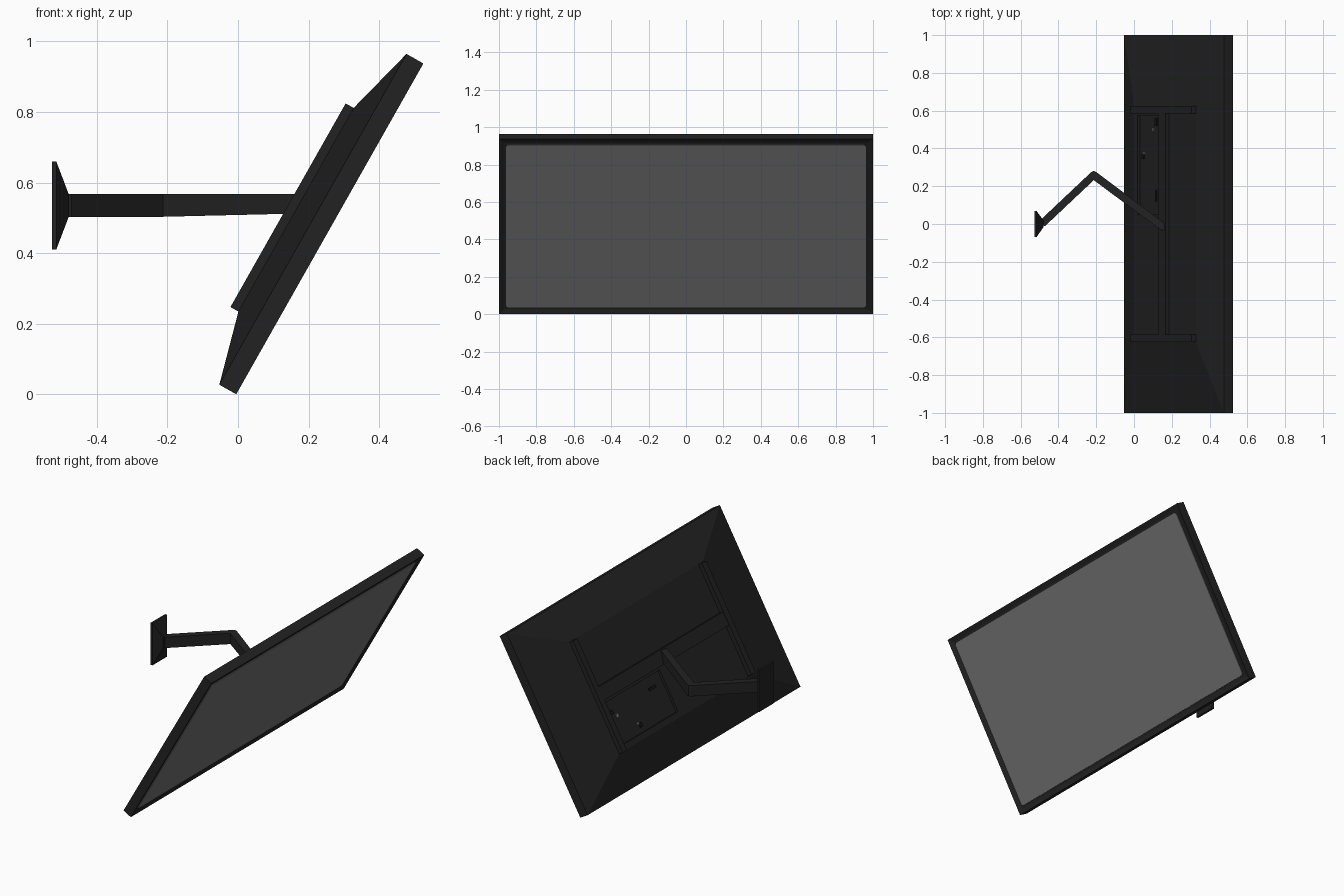
import bpy, bmesh, math
from mathutils import Matrix, Vector

if "Cube" in bpy.data.objects:
    bpy.data.objects.remove(bpy.data.objects["Cube"])


def material(name, v):
    m = bpy.data.materials.new(name)
    m.diffuse_color = (v, v, v, 1)
    m.use_nodes = True
    m.node_tree.nodes["Principled BSDF"].inputs["Base Color"].default_value = m.diffuse_color
    return m


BLACK = material("black plastic", 0.016)
SCREEN = material("screen grey", 0.17)
PORT = material("dark port", 0.008)
METAL = material("port metal", 0.2)

# Panel space: a = across (-y), b = up the panel, d = depth towards the back
T = math.radians(29.5)
S, C = math.sin(T), math.cos(T)
PANEL = Matrix(((0, S, -C, -0.005), (-1, 0, 0, 0), (0, C, S, 0), (0, 0, 0, 1)))
# Wall space: a = y, b = z, d = x
WALL = Matrix(((0, 0, 1, 0), (1, 0, 0, 0), (0, 1, 0, 0), (0, 0, 0, 1)))
H = 1.077


def loft(name, lower, upper, mat, mtx=Matrix()):
    """Solid between two point rings with equal counts."""
    bm = bmesh.new()
    lo = [bm.verts.new(mtx @ Vector(p)) for p in lower]
    up = [bm.verts.new(mtx @ Vector(p)) for p in upper]
    n = len(lo)
    bm.faces.new(lo[::-1])
    bm.faces.new(up)
    for i in range(n):
        j = (i + 1) % n
        bm.faces.new((lo[i], lo[j], up[j], up[i]))
    bmesh.ops.recalc_face_normals(bm, faces=bm.faces[:])
    me = bpy.data.meshes.new(name)
    bm.to_mesh(me)
    bm.free()
    me.materials.append(mat)
    ob = bpy.data.objects.new(name, me)
    bpy.context.collection.objects.link(ob)
    return ob


def rect(a0, a1, b0, b1, d):
    return [(a0, b0, d), (a1, b0, d), (a1, b1, d), (a0, b1, d)]


def slab(name, a0, a1, b0, b1, d0, d1, mat, mtx=PANEL):
    return loft(name, rect(a0, a1, b0, b1, d0), rect(a0, a1, b0, b1, d1), mat, mtx)


# Bezel frame with a shallow recess in front
frame = slab("frame", -1, 1, 0, H, 0, 0.055, BLACK)
bm = bmesh.new()
bm.from_mesh(frame.data)
front = max(bm.faces, key=lambda f: f.normal.dot(Vector((C, 0, -S))))
bmesh.ops.inset_region(bm, faces=[front], thickness=0.037, depth=-0.008)
bm.to_mesh(frame.data)
bm.free()


# Screen with clipped corners
def screen_ring(d, x=0.962, b0=0.039, b1=H - 0.039, r=0.01):
    return [(-x + r, b0, d), (x - r, b0, d), (x, b0 + r, d), (x, b1 - r, d),
            (x - r, b1, d), (-x + r, b1, d), (-x, b1 - r, d), (-x, b0 + r, d)]


loft("screen", screen_ring(0.004), screen_ring(0.01), SCREEN, PANEL)

# Tapered back cover with the connector recess cut in
cover = loft("back_cover", rect(-1, 1, 0, H, 0.055),
             rect(-0.625, 0.625, 0.207, 0.87, 0.11), BLACK, PANEL)
cutter = slab("recess_cutter", -0.575, -0.05, 0.24, 0.485, 0.095, 0.2, BLACK)
cutter.hide_render = True
cutter.hide_set(True)
cut = cover.modifiers.new("recess", 'BOOLEAN')
cut.object = cutter
cut.solver = 'EXACT'

# H-shaped mounting rails
for side, name in ((-1, "left"), (1, "right")):
    a = sorted((side * 0.585, side * 0.625))
    slab(name + "_rail", a[0], a[1], 0.207, 0.87, 0.10, 0.136, BLACK)
slab("cross_rail", -0.59, 0.59, 0.503, 0.583, 0.10, 0.134, BLACK)

# Connectors: y, height, half width, half height
for i, (y, b, w, h, m) in enumerate((
        (0.50, 0.39, 0.010, 0.010, METAL), (0.54, 0.42, 0.020, 0.012, PORT),
        (0.375, 0.295, 0.008, 0.008, METAL), (0.355, 0.28, 0.012, 0.012, PORT),
        (0.15, 0.42, 0.030, 0.008, PORT))):
    slab("port_%d" % (i + 1), -y - w, -y + w, b - h, b + h, 0.09, 0.101, m)

# Wall plate and its tapered boss
slab("wall_plate", -0.068, 0.068, 0.41, 0.66, -0.527, -0.515, BLACK, WALL)
loft("wall_boss", rect(-0.068, 0.068, 0.41, 0.66, -0.515),
     rect(-0.018, 0.02, 0.502, 0.568, -0.48), BLACK, WALL)


# Folding arm, two sections drawn in plan; the second thins towards the screen
def arm(name, plan, slope):
    loft(name, [(x, y, 0.503 + slope * (x + 0.213)) for x, y in plan],
         [(x, y, 0.567) for x, y in plan], BLACK)


arm("wall_arm", [(-0.505, 0.012), (-0.472, -0.012), (-0.213, 0.232),
                 (-0.213, 0.281), (-0.226, 0.275)], 0)
arm("screen_arm", [(-0.213, 0.232), (0.14, -0.03), (0.158, -0.035),
                   (0.17, -0.003), (-0.2, 0.275), (-0.213, 0.281)], 0.024)
